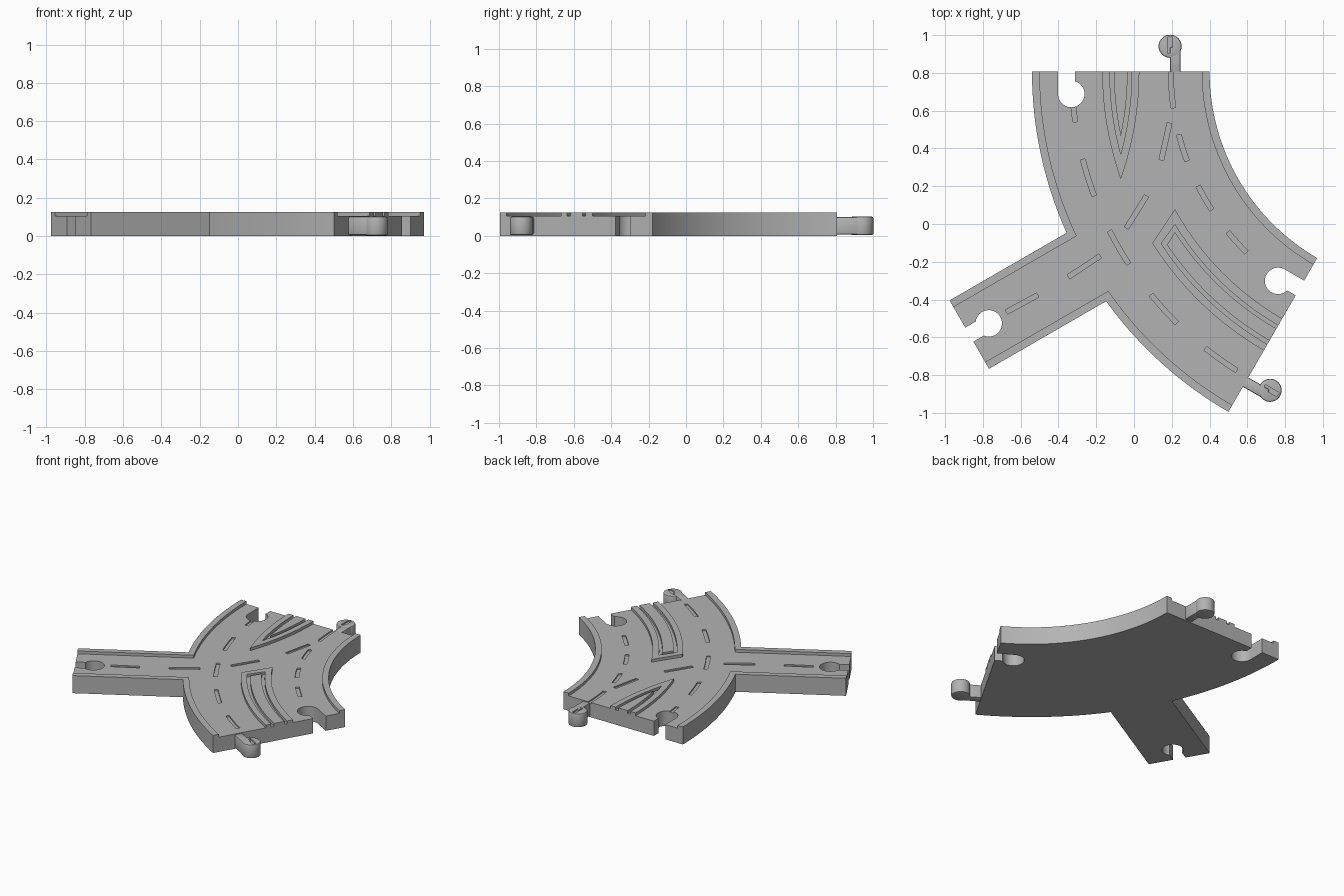
import bpy, bmesh
from math import radians, degrees, sin, cos, acos, asin, atan2, hypot

if "Cube" in bpy.data.objects:
    bpy.data.objects.remove(bpy.data.objects["Cube"], do_unlink=True)

grey = bpy.data.materials.new("grey plastic")
grey.use_nodes = True
colour = (0.45, 0.45, 0.45, 1)
grey.diffuse_color = colour
grey.node_tree.nodes["Principled BSDF"].inputs["Base Color"].default_value = colour

HEIGHT, FLOOR, GROOVE, PEG_TOP = 0.125, 0.105, 0.095, 0.102
CENTRE = (1.54, 0.807)         # centre of the curved road
TWIN = (-1.68, 0.807)          # centre of the branch curving the other way
INNER, OUTER, MIDDLE = 1.14, 2.08, 1.61
ARM_END, ARM_HALF = 2.785, 0.209
RAIL = 0.041


def polar(r, deg):
    a = radians(deg)
    return (CENTRE[0] - r * cos(a), CENTRE[1] - r * sin(a))


def arc(r, a, b, n=32):
    return [polar(r, a + (b - a) * i / n) for i in range(n + 1)]


def prism(name, pts, z0, z1):
    bm = bmesh.new()
    base = bm.faces.new([bm.verts.new((x, y, z0)) for x, y in pts])
    top = bmesh.ops.extrude_face_region(bm, geom=[base])["geom"]
    for v in top:
        if isinstance(v, bmesh.types.BMVert):
            v.co.z = z1
    bmesh.ops.recalc_face_normals(bm, faces=bm.faces)
    mesh = bpy.data.meshes.new(name)
    bm.to_mesh(mesh)
    bm.free()
    mesh.materials.append(grey)
    ob = bpy.data.objects.new(name, mesh)
    bpy.context.collection.objects.link(ob)
    return ob


def activate(ob):
    bpy.ops.object.select_all(action="DESELECT")
    ob.select_set(True)
    bpy.context.view_layer.objects.active = ob


def cut(ob, cutter):
    cutter.hide_render = True
    mod = ob.modifiers.new("cut", "BOOLEAN")
    mod.operation, mod.solver, mod.object = "DIFFERENCE", "EXACT", cutter
    activate(ob)
    bpy.ops.object.modifier_apply(modifier=mod.name)
    bpy.data.objects.remove(cutter, do_unlink=True)


def smooth(ob):
    activate(ob)
    bpy.ops.object.shade_smooth_by_angle(angle=radians(30))


def frame(mid, deg):
    """Maps (outward, leftward) distances at a road end to x, y."""
    c, s = cos(radians(deg)), sin(radians(deg))
    return lambda o, l: (mid[0] + o * c - l * s, mid[1] + o * s + l * c)


def box(f, o0, o1, l0, l1):
    return [f(o0, l0), f(o1, l0), f(o1, l1), f(o0, l1)]


def disc(f, o, l, r, n=40):
    return [f(o + r * cos(radians(360 * i / n)), l + r * sin(radians(360 * i / n)))
            for i in range(n)]


def bar(a, b, w=0.0125):
    dx, dy = b[0] - a[0], b[1] - a[1]
    f = frame(a, degrees(atan2(dy, dx)))
    return box(f, 0, hypot(dx, dy), -w, w)


def outline(r0, r1, half, end, over):
    """Curved road with a straight arm leaving its outer side."""
    turn = degrees(asin(half / r1))
    far = degrees(asin(half / hypot(end, half)))
    return (arc(r0, -over, 60 + over) + arc(r1, 60 + over, 30 + turn)
            + [polar(hypot(end, half), 30 + far), polar(hypot(end, half), 30 - far)]
            + arc(r1, 30 - turn, -over))


# Road plate with raised rails along its sides
road = prism("road_plate", outline(INNER, OUTER, ARM_HALF, ARM_END, 0), 0, HEIGHT)
cut(road, prism("pocket", outline(INNER + RAIL, OUTER - RAIL, ARM_HALF - RAIL,
                                  ARM_END + 0.1, 3), FLOOR, 0.2))

# Ends of the three roads
back = frame((CENTRE[0] - MIDDLE, CENTRE[1]), 90)
right = frame(polar(MIDDLE, 60), -30)
left = frame(polar(ARM_END, 30), 210)

# Keyhole sockets
for f, l, s0, s1 in ((back, 0.262, 0.242, 0.332), (right, 0.262, 0.242, 0.332),
                     (left, 0, -0.043, 0.043)):
    cut(road, prism("socket_hole", disc(f, -0.119, l, 0.07), -0.1, 0.2))
    cut(road, prism("socket_slot", box(f, -0.119, 0.1, s0, s1), -0.1, 0.2))

# Dashed lane grooves along both curved lanes
dashes = []
for r, first, last in ((1.345, 0, 3), (1.87, 0, 4)):
    for k in range(first, last + 1):
        a = 2 + 12.4 * k
        b = a + 6.2
        if k == 0:
            a = -1 if r < MIDDLE else 5
        dashes.append(arc(r - 0.0125, a, b, 6) + arc(r + 0.0125, b, a, 6))
# Dashes that swing from the back road into the arm
swing = [((0.188, 0.534), (0.145, 0.339)), ((0.066, 0.148), (-0.04, -0.021)),
         ((-0.18, -0.17), (-0.347, -0.28)), ((-0.51, -0.376), (-0.675, -0.466))]
dashes += [bar(a, b) for a, b in swing]
for pts in dashes:
    cut(road, prism("dash", pts, GROOVE, 0.2))
smooth(road)


# Raised islands: a border and a core with a groove between them
def pointed(r):
    tip = degrees(acos(MIDDLE / r))
    side = arc(r, 0, tip, 16)
    axis = (CENTRE[0] + TWIN[0])
    return side + [(axis - x, y) for x, y in reversed(side[:-1])]


def blunt(r0, a0, r1, a1):
    return arc(r0, 60, a0, 20) + arc(r1, a1, 60, 20)


islands = {
    "back": (pointed(1.708), pointed(1.668), pointed(1.646)),
    "right": (blunt(1.51, 28.8, 1.705, 32.2), blunt(1.552, 31.5, 1.667, 33.1),
              blunt(1.572, 32.7, 1.645, 33.9)),
}
for name, (outer, inner, core) in islands.items():
    smooth(prism(name + "_island_border", outer + inner[::-1], 0.1, HEIGHT))
    smooth(prism(name + "_island_core", core, 0.1, HEIGHT))

# Connector pegs: round head on an offset neck
for name, f in (("back", back), ("right", right)):
    head = prism(name + "_peg_head", disc(f, 0.134, -0.261, 0.061), 0.004, PEG_TOP)
    neck = prism(name + "_peg_neck", box(f, -0.004, 0.13, -0.317, -0.26), 0.006, PEG_TOP - 0.001)
    for part in (head, neck):
        mod = part.modifiers.new("round", "BEVEL")
        mod.width, mod.segments, mod.limit_method = 0.008, 2, "ANGLE"
        activate(part)
        bpy.ops.object.modifier_apply(modifier=mod.name)
    cut(head, prism("peg_dash", box(f, 0.098, 0.182, -0.273, -0.248), GROOVE - 0.003, 0.2))
    smooth(head)
    smooth(neck)
